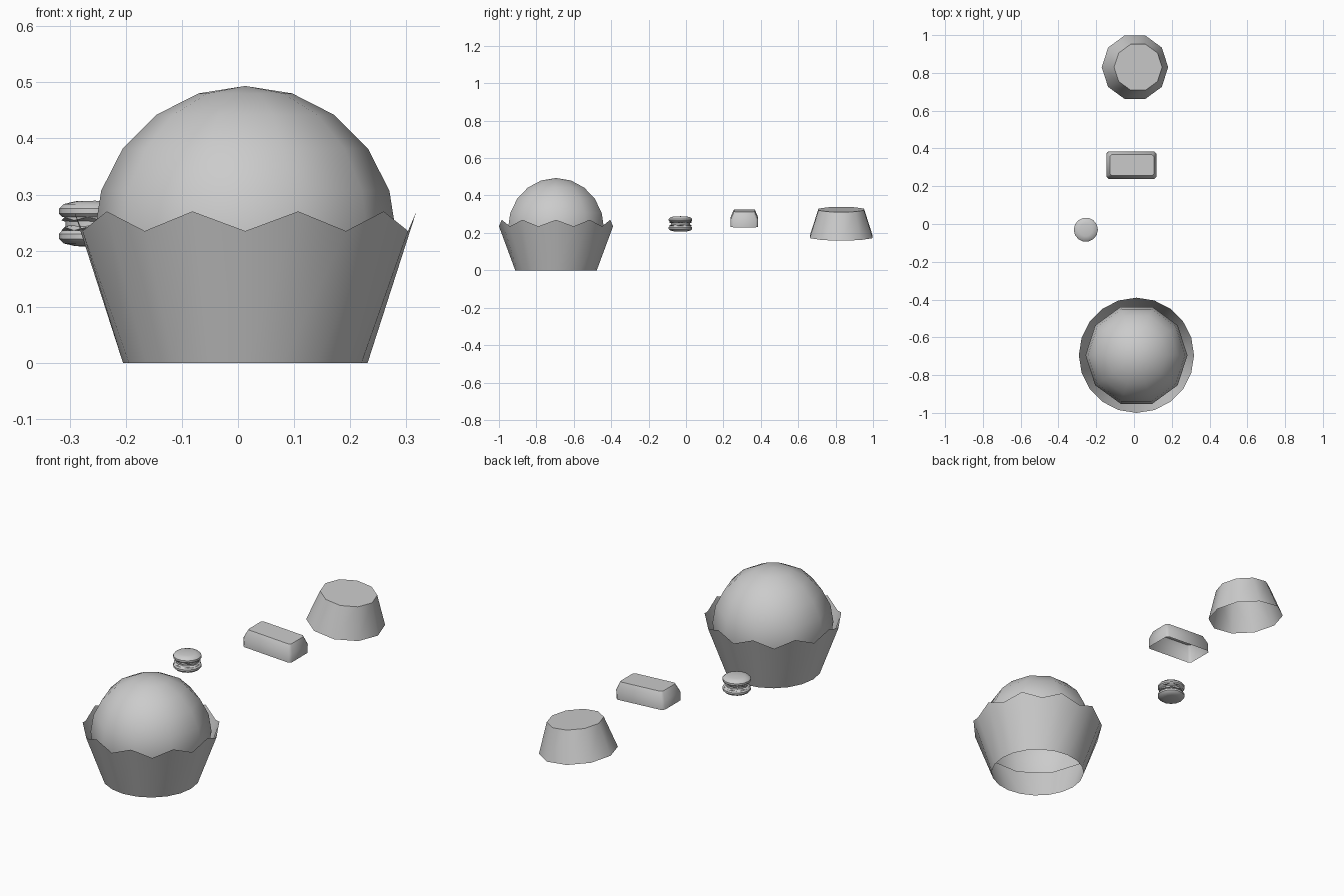
import bpy, bmesh
from math import sin, cos, pi, radians

if "Cube" in bpy.data.objects:
    bpy.data.objects.remove(bpy.data.objects["Cube"])


def make(name, rings, loc, rot_y=0.0, cap_top=False, cap_bottom=False, angle=40):
    """Skin a stack of point rings into one object; a one-point ring is a pole."""
    bm = bmesh.new()
    loops = [[bm.verts.new(p) for p in r] for r in rings]
    for a, b in zip(loops, loops[1:]):
        n = max(len(a), len(b))
        for i in range(n):
            j = (i + 1) % n
            if len(b) == 1:
                bm.faces.new((a[i], a[j], b[0]))
            elif len(a) == 1:
                bm.faces.new((a[0], b[j], b[i]))
            else:
                bm.faces.new((a[i], a[j], b[j], b[i]))
    if cap_top:
        bm.faces.new(loops[-1])
    if cap_bottom:
        bm.faces.new(loops[0][::-1])
    me = bpy.data.meshes.new(name)
    bm.to_mesh(me)
    bm.free()
    ob = bpy.data.objects.new(name, me)
    bpy.context.collection.objects.link(ob)
    ob.location = loc
    ob.rotation_euler.y = radians(rot_y)
    bpy.ops.object.select_all(action='DESELECT')
    ob.select_set(True)
    bpy.context.view_layer.objects.active = ob
    bpy.ops.object.shade_smooth_by_angle(angle=radians(angle))
    return ob


def ring(r, z, n, wave=0.0):
    """Circle of n points; wave alternates the height, starting high at +x."""
    if r == 0:
        return [(0, 0, z)]
    return [(r * cos(2 * pi * i / n), r * sin(2 * pi * i / n),
             z + wave * (1 if i % 2 == 0 else -1)) for i in range(n)]


def chamfered(hx, hy, z, c):
    """Rectangle with cut corners."""
    return [(hx, -hy + c, z), (hx, hy - c, z), (hx - c, hy, z), (-hx + c, hy, z),
            (-hx, hy - c, z), (-hx, -hy + c, z), (-hx + c, -hy, z), (hx - c, -hy, z)]


# Cupcake: open paper cup with a zigzag rim
CUP = (0.013, -0.695, 0)
make("paper_cup", [ring(0.218, 0, 20), ring(0.305, 0.2525, 20, 0.0175)], CUP)

# Cupcake: domed top, open underneath
dome = [ring(0.27 * cos(radians(a)) if a < 90 else 0,
             0.2235 + 0.27 * sin(radians(a)), 10) for a in range(-18, 91, 18)]
make("cake_dome", dome, CUP, angle=60)

# Sandwich biscuit: two shells, each with a ruffled inner edge, and a filling
BISCUIT = (-0.255, -0.03, 0.248)
SHELL = [(0.058, 0.012), (0.064, 0.018), (0.064, 0.027),
         (0.056, 0.035), (0.035, 0.040), (0, 0.041)]
for name, flip in (("biscuit_top", 1), ("biscuit_bottom", -1)):
    rings = [ring(r, z * flip, 14) for r, z in SHELL]
    make(name, rings if flip > 0 else rings[::-1], BISCUIT,
         cap_bottom=flip > 0, cap_top=flip < 0)
    frill = [ring(0.050, flip * 0.013, 14), ring(0.060, flip * 0.009, 14, 0.003),
             ring(0.050, flip * 0.003, 14)]
    make(name + "_frill", frill if flip < 0 else frill[::-1], BISCUIT)
make("biscuit_filling", [ring(0.052, -0.012, 14), ring(0.052, 0.012, 14)], BISCUIT)

# Chocolate bar: bevelled block, open underneath
make("chocolate_bar", [chamfered(0.132, 0.073, 0, 0.012),
                       chamfered(0.132, 0.073, 0.042, 0.012),
                       chamfered(0.116, 0.056, 0.082, 0.010)],
     (-0.015, 0.312, 0.237), rot_y=3, cap_top=True, angle=50)

# Peanut-cup shaped sweet: tilted tapered tub, open underneath
make("tapered_sweet", [ring(0.177, 0, 10), ring(0.128, 0.148, 10)],
     (0.005, 0.83, 0.178), rot_y=6.5, cap_top=True)
